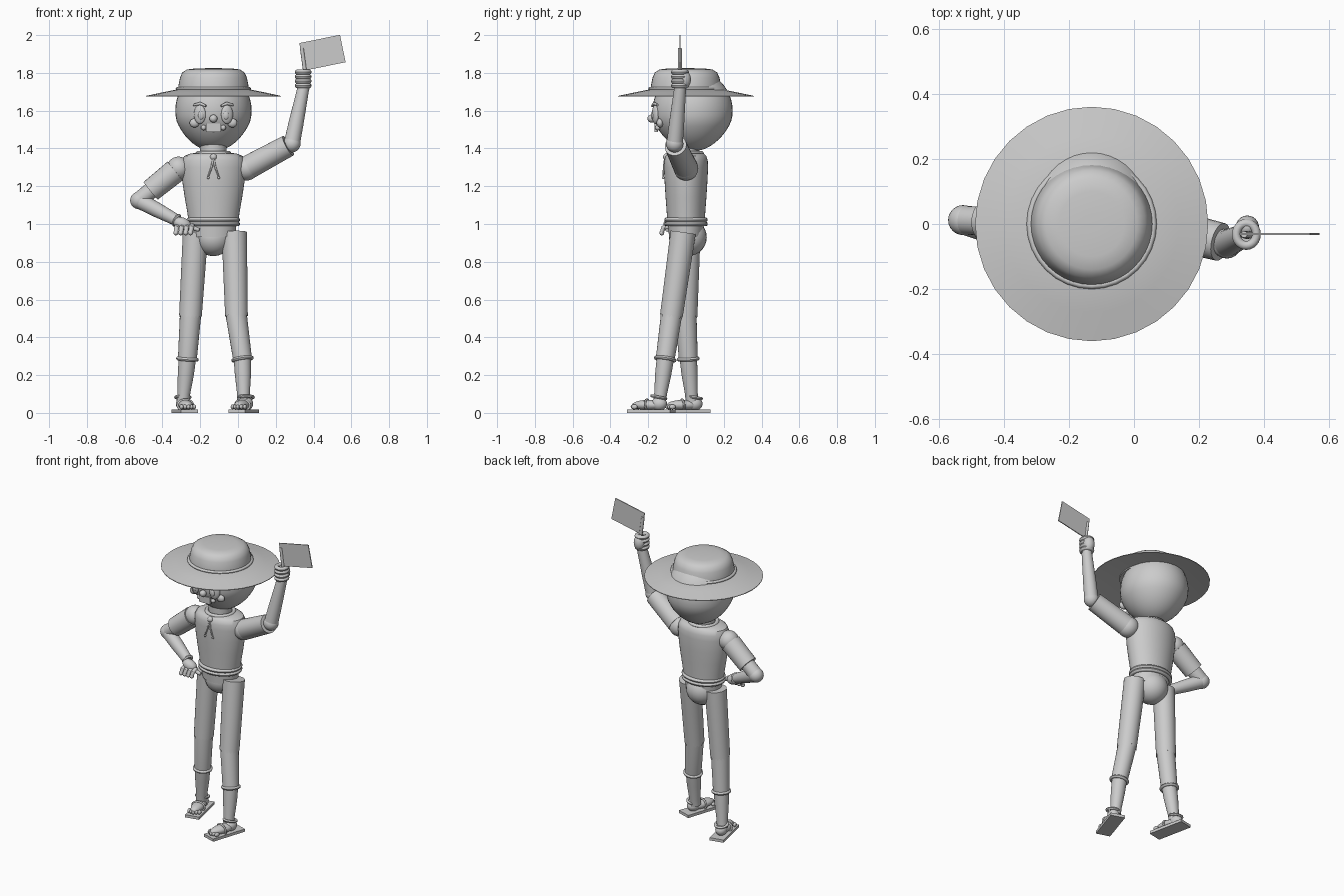
import bpy, bmesh, math
from mathutils import Vector, Matrix

if "Cube" in bpy.data.objects:
    bpy.data.objects.remove(bpy.data.objects["Cube"])

CX = -0.13  # body axis


def finish(name, bm, angle=40):
    bmesh.ops.recalc_face_normals(bm, faces=bm.faces[:])
    for f in bm.faces:
        f.smooth = True
    me = bpy.data.meshes.new(name)
    bm.to_mesh(me)
    bm.free()
    me.set_sharp_from_angle(angle=math.radians(angle))
    ob = bpy.data.objects.new(name, me)
    bpy.context.collection.objects.link(ob)
    return ob


def skin(name, rings, caps=True, angle=40):
    bm = bmesh.new()
    vs = [[bm.verts.new(p) for p in ring] for ring in rings]
    n = len(vs[0])
    for a, b in zip(vs, vs[1:]):
        for i in range(n):
            bm.faces.new((a[i], a[(i + 1) % n], b[(i + 1) % n], b[i]))
    if caps:
        bm.faces.new(vs[0])
        bm.faces.new(vs[-1])
    return finish(name, bm, angle)


def circle(n):
    return [(math.cos(2 * math.pi * i / n), math.sin(2 * math.pi * i / n)) for i in range(n)]


def lathe(name, prof, y=0.0, n=40, x=CX):
    """Stack of horizontal ellipses: (rx, ry, z)."""
    return skin(name, [[(x + rx * c, y + ry * s, z) for c, s in circle(n)] for rx, ry, z in prof])


def tube(name, pts, n=24, zig=0.0):
    """Round limb through (x, y, z, r) points; zig makes the last edge jagged."""
    P = [Vector(p[:3]) for p in pts]
    q = (P[-1] - P[0]).to_track_quat('Z', 'Y')
    rings = []
    for k, (p, pt) in enumerate(zip(P, pts)):
        ring = []
        for i, (c, s) in enumerate(circle(n)):
            dz = zig * (-1) ** i if k == len(P) - 1 else 0
            ring.append(p + q @ Vector((c * pt[3], s * pt[3], dz)))
        rings.append(ring)
    return skin(name, rings)


def ball(name, loc, size, rot=None):
    bm = bmesh.new()
    bmesh.ops.create_uvsphere(bm, u_segments=24, v_segments=14, radius=1)
    m = Matrix.Translation(loc) @ (rot or Matrix()) @ Matrix.Diagonal((*size, 1))
    bm.transform(m)
    return finish(name, bm)


def ring(name, loc, R, r, axis=(0, 0, 1), ratio=1.0, n=32, m=10):
    q = Vector(axis).to_track_quat('Z', 'Y') if tuple(axis) != (0, 0, 1) else Matrix.Identity(3)
    rows = [[Vector(loc) + q @ Vector(((R + r * u) * c, (R * ratio + r * u) * s, r * v))
             for c, s in circle(n)] for u, v in circle(m)]
    return skin(name, rows + [rows[0]], caps=False)


def box(name, loc, size, rot=None):
    bm = bmesh.new()
    bmesh.ops.create_cube(bm, size=1)
    bm.transform(Matrix.Translation(loc) @ (rot or Matrix()) @ Matrix.Diagonal((*size, 1)))
    return finish(name, bm)


# Head with a slightly narrowed chin
HC, HR = Vector((CX, 0.035, 1.6)), Vector((0.202, 0.212, 0.215))
prof = []
for i in range(1, 24):
    a = math.pi * i / 24
    dz = -math.cos(a)
    t = 1 - 0.12 * max(0, (-dz - 0.25) / 0.75)
    prof.append((HR.x * math.sin(a) * t, HR.y * math.sin(a) * t, HC.z + HR.z * dz))
lathe("head", prof, HC.y)


def face(dx, z, out=0.0):
    k = 1 - (dx / HR.x) ** 2 - ((z - HC.z) / HR.z) ** 2
    return Vector((CX + dx, HC.y - HR.y * math.sqrt(k) - out, z))


# Face parts, mirrored
for s in (-1, 1):
    ball("eye", face(s * 0.072, 1.58), (0.033, 0.016, 0.05), Matrix.Rotation(s * 0.35, 4, 'Z'))
    ball("pupil", face(s * 0.066, 1.575, 0.013), (0.015, 0.008, 0.022))
    a, b, c = face(s * 0.04, 1.625, 0.008), face(s * 0.07, 1.638, 0.008), face(s * 0.105, 1.63, 0.008)
    tube("eyebrow", [(*a, 0.006), (*b, 0.009), (*c, 0.006)], 10)
    ball("cheek", face(s * 0.1, 1.535), (0.026, 0.018, 0.024))
    ball("mouth_corner", face(s * 0.052, 1.51), (0.014, 0.014, 0.014))
ball("nose", face(0, 1.558, 0.01), (0.021, 0.021, 0.021))
box("mouth", face(0, 1.51), (0.08, 0.02, 0.045))

# Straw hat
lathe("hat_brim", [(0.19, 0.19, 1.698), (0.358, 0.36, 1.674), (0.358, 0.36, 1.678), (0.27, 0.27, 1.697),
                   (0.19, 0.19, 1.713)], 0, 32)
lathe("hat_crown", [(0.188, 0.188, 1.69), (0.186, 0.186, 1.73), (0.177, 0.177, 1.775), (0.165, 0.165, 1.802),
                    (0.14, 0.14, 1.818), (0.1, 0.1, 1.823), (0.03, 0.03, 1.825)])
ring("hat_band", (CX, 0, 1.715), 0.19, 0.01)

# Neck, shirt and neckerchief
lathe("neck", [(0.07, 0.07, 1.34), (0.07, 0.07, 1.43)])
lathe("shirt", [(0.133, 0.1, 1.02), (0.138, 0.102, 1.06), (0.152, 0.108, 1.14), (0.164, 0.113, 1.22),
                (0.17, 0.117, 1.3), (0.168, 0.115, 1.335), (0.155, 0.108, 1.36), (0.125, 0.095, 1.372),
                (0.085, 0.078, 1.378)])
ring("collar", (CX, 0, 1.374), 0.083, 0.012)
ball("neckerchief_knot", (CX, -0.105, 1.355), (0.018, 0.016, 0.018))
for s in (-1, 1):
    tube("neckerchief_tail", [(CX, -0.11, 1.35, 0.006), (CX + s * 0.01, -0.118, 1.3, 0.005),
                              (CX + s * 0.028, -0.12, 1.25, 0.004)], 10)
    ball("tail_bead", (CX + s * 0.028, -0.12, 1.245), (0.007, 0.007, 0.007))

# Waist, belt and hips
lathe("waist", [(0.115, 0.09, 0.93), (0.125, 0.097, 1.03)])
for z in (1.0, 1.022):
    ring("belt", (CX, 0, z), 0.129, 0.012, ratio=0.8)
ball("hips", (CX, 0.01, 0.93), (0.1, 0.1, 0.1))

# Legs: side, hip, knee, cuff, ankle, sandal centre, yaw
LEGS = [("left", (-0.02, -0.015, 0.955), (-0.008, -0.078, 0.51), (0.024, -0.11, 0.285),
         (0.03, -0.14, 0.06), (0.03, -0.185), -18),
        ("right", (-0.225, 0.01, 0.955), (-0.252, 0.0, 0.51), (-0.268, 0.012, 0.285),
         (-0.291, 0.032, 0.06), (-0.283, 0.002), 12)]
for side, hip, knee, cuff, ankle, sole, yaw in LEGS:
    tube(side + "_trouser", [(*hip, 0.067), (*knee, 0.06)], 36, 0.008)
    tube(side + "_knee_sock", [(*Vector(knee).lerp(Vector(hip), 0.1), 0.055), (*knee, 0.056),
                               (*cuff, 0.05)])
    K, C, A = Vector(knee), Vector(cuff), Vector(ankle)
    ring(side + "_cuff", cuff, 0.05, 0.01, K - C)
    tube(side + "_shin", [(*C.lerp(K, 0.05), 0.046), (*C.lerp(A, 0.35), 0.043), (*C.lerp(A, 0.8), 0.034),
                          (*A, 0.034)])
    # Foot and sandal, built along local -y then turned inward
    rot = Matrix.Rotation(math.radians(yaw), 4, 'Z')
    M = Matrix.Translation((sole[0], sole[1], 0)) @ rot
    box(side + "_sandal", M @ Vector((0, 0, 0.009)), (0.092, 0.24, 0.018), rot)
    ball(side + "_foot", M @ Vector((0, -0.015, 0.042)), (0.038, 0.09, 0.027), rot)
    ball(side + "_heel", M @ Vector((0, 0.045, 0.048)), (0.036, 0.042, 0.036), rot)
    for i in range(5):
        x = (i - 2) * 0.017
        ball(side + "_toe", M @ Vector((x, -0.096 + abs(x) * 0.4, 0.032)), (0.01, 0.017, 0.013), rot)
    ring(side + "_ankle_strap", M @ Vector((0, 0.043, 0.083)), 0.038, 0.008, (0, 0.2, 1))
    ring(side + "_foot_strap", M @ Vector((0, -0.02, 0.04)), 0.041, 0.006, rot @ Vector((0, 1, 0.1)), 0.75)

# Raised arm
S, E, W = Vector((0.045, 0.0, 1.295)), Vector((0.285, -0.06, 1.425)), Vector((0.348, -0.03, 1.73))
ball("left_shoulder", S, (0.065, 0.065, 0.065))
tube("left_sleeve", [(*S.lerp(E, 0.08), 0.064), (*S.lerp(E, 0.92), 0.059)])
ball("left_elbow", E, (0.046, 0.046, 0.046))
tube("left_forearm", [(*E, 0.043), (*E.lerp(W, 0.35), 0.04), (*W, 0.031)])
ball("left_palm", (0.348, -0.01, 1.765), (0.036, 0.036, 0.05))
for i in range(4):
    ring("left_finger", (0.345, -0.032, 1.732 + i * 0.024), 0.031, 0.0135, ratio=1.1, n=24)

# Flag and its stick
tube("flag_stick", [(0.368, -0.032, 1.71, 0.01), (0.338, -0.032, 1.93, 0.01)], 12)
box("flag", (0.447, -0.031, 1.907), (0.22, 0.006, 0.148), Matrix.Rotation(math.radians(-11.5), 4, 'Y'))

# Arm with the hand on the hip
S, E, W = Vector((-0.315, 0.0, 1.295)), Vector((-0.525, 0.012, 1.125)), Vector((-0.325, -0.065, 1.02))
ball("right_shoulder", S, (0.062, 0.062, 0.062))
tube("right_sleeve", [(*S.lerp(E, 0.08), 0.064), (*S.lerp(E, 0.7), 0.06)])
tube("right_upper_arm", [(*S.lerp(E, 0.6), 0.044), (*E, 0.044)])
ball("right_elbow", E, (0.046, 0.046, 0.046))
tube("right_forearm", [(*E, 0.043), (*E.lerp(W, 0.5), 0.039), (*W, 0.031)])
ring("right_wrist_band", W, 0.029, 0.008, W - E, n=24)
ball("right_palm", (-0.295, -0.085, 1.0), (0.05, 0.034, 0.034), Matrix.Rotation(0.4, 4, 'Y'))
for i in range(4):
    x = -0.325 + i * 0.026
    tube("right_finger", [(x + 0.005, -0.09, 0.995, 0.012), (x, -0.12, 0.98, 0.013), (x - 0.004, -0.128, 0.955, 0.012)], 12)
    ball("right_fingertip", (x - 0.004, -0.128, 0.953), (0.013, 0.013, 0.013))
tube("right_thumb", [(-0.28, -0.09, 0.995, 0.014), (-0.235, -0.1, 0.978, 0.013), (-0.205, -0.1, 0.968, 0.01)], 12)
